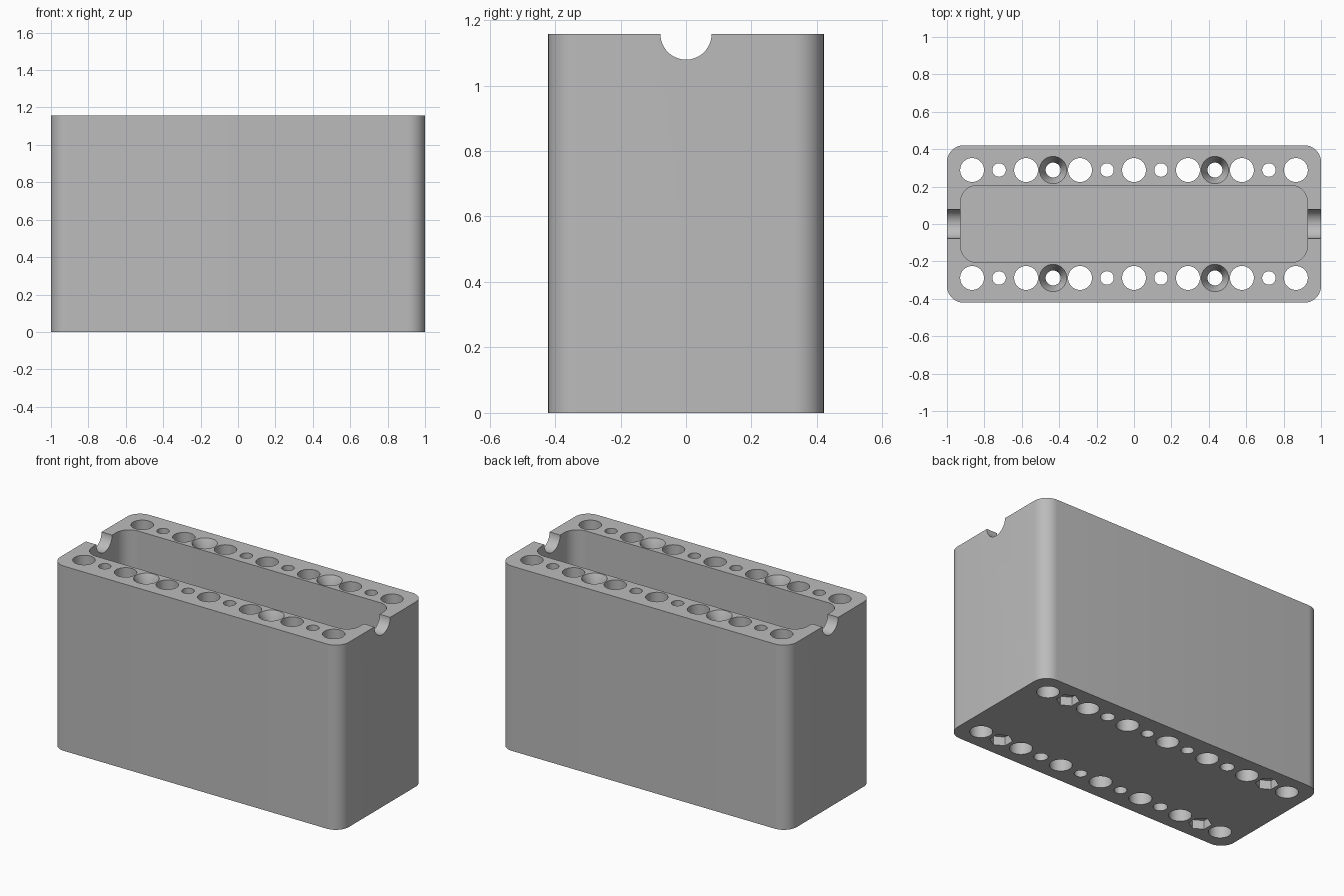
import bpy, bmesh, math
from mathutils import Matrix, Vector

if "Cube" in bpy.data.objects:
    bpy.data.objects.remove(bpy.data.objects["Cube"], do_unlink=True)

HEIGHT = 1.157
PITCH = 0.2885      # spacing of the large holes
ROW = 0.2885        # distance of each hole row from the centre line

grey = bpy.data.materials.new("plain grey")
grey.use_nodes = True
colour = (0.5, 0.5, 0.5, 1)
grey.diffuse_color = colour
grey.node_tree.nodes["Principled BSDF"].inputs["Base Color"].default_value = colour


def make_object(name, bm):
    bmesh.ops.recalc_face_normals(bm, faces=bm.faces)
    mesh = bpy.data.meshes.new(name)
    bm.to_mesh(mesh)
    bm.free()
    mesh.materials.append(grey)
    obj = bpy.data.objects.new(name, mesh)
    bpy.context.collection.objects.link(obj)
    return obj


def rounded_block(name, half_x, half_y, radius, z0, z1, steps=10):
    """Upright block with rounded vertical corners."""
    bm = bmesh.new()
    ring = []
    for corner, (sx, sy) in enumerate([(1, 1), (-1, 1), (-1, -1), (1, -1)]):
        for i in range(steps + 1):
            a = math.pi / 2 * (corner + i / steps)
            ring.append(bm.verts.new((sx * (half_x - radius) + radius * math.cos(a),
                                      sy * (half_y - radius) + radius * math.sin(a), z0)))
    base = bm.faces.new(ring)
    top = bmesh.ops.extrude_face_region(bm, geom=[base])["geom"]
    bmesh.ops.translate(bm, vec=(0, 0, z1 - z0),
                        verts=[v for v in top if isinstance(v, bmesh.types.BMVert)])
    return make_object(name, bm)


def add_cone(bm, x, y, z0, z1, r0, r1, sides=40):
    bmesh.ops.create_cone(bm, cap_ends=True, segments=sides, radius1=r0, radius2=r1,
                          depth=z1 - z0,
                          matrix=Matrix.Translation(Vector((x, y, (z0 + z1) / 2))))


# Outer body and its central cavity
body = rounded_block("box_body", 1.0, 0.421, 0.09, 0, HEIGHT)
cavity = rounded_block("cavity_cutter", 0.927, 0.207, 0.09, 0.073, HEIGHT + 0.1)

# Two rows of through holes, with countersinks on top and nut pockets below
holes, recesses = bmesh.new(), bmesh.new()
for y in (-ROW, ROW):
    for i in range(-6, 7):
        x = i * PITCH / 2
        radius = 0.064 if i % 2 == 0 else 0.04 if abs(i) == 3 else 0.036
        add_cone(holes, x, y, -0.1, HEIGHT + 0.1, radius, radius)
        if abs(i) == 3:
            add_cone(recesses, x, y, HEIGHT - 0.066, HEIGHT + 0.066, 0.04, 0.106)
        if abs(i) == 5:
            add_cone(recesses, x, y, -0.1, 0.055, 0.065, 0.065, sides=6)
# Countersinks are 0.073 wide at the rim
for v in recesses.verts:
    if v.co.z > HEIGHT:
        centre = Vector((round(v.co.x / PITCH - 0.5) + 0.5, 0, 0)) * PITCH
        centre.y = math.copysign(ROW, v.co.y)
        centre.z = v.co.z
        v.co = centre + (v.co - centre)
hole_cutter = make_object("hole_cutter", holes)
recess_cutter = make_object("recess_cutter", recesses)

# Half-round notch across both end walls
notch = bmesh.new()
bmesh.ops.create_cone(notch, cap_ends=True, segments=48, radius1=0.078, radius2=0.078,
                      depth=2.4, matrix=Matrix.Translation((0, 0, HEIGHT))
                      @ Matrix.Rotation(math.pi / 2, 4, "Y"))
notch_cutter = make_object("notch_cutter", notch)

# Cut everything out of the body
cutters = [cavity, notch_cutter, hole_cutter, recess_cutter]
for cutter in cutters:
    cutter.hide_render = True
    mod = body.modifiers.new(cutter.name, "BOOLEAN")
    mod.operation = "DIFFERENCE"
    mod.solver = "EXACT"
    mod.object = cutter
bpy.context.view_layer.update()
graph = bpy.context.evaluated_depsgraph_get()
result = bpy.data.meshes.new_from_object(body.evaluated_get(graph))
body.modifiers.clear()
body.data = result
result.materials.clear()
result.materials.append(grey)
for poly in result.polygons:
    poly.material_index = 0
for cutter in cutters:
    bpy.data.objects.remove(cutter, do_unlink=True)

# Smooth shading with sharp rims
bpy.ops.object.select_all(action="DESELECT")
body.select_set(True)
bpy.context.view_layer.objects.active = body
bpy.ops.object.shade_smooth_by_angle(angle=math.radians(30))
